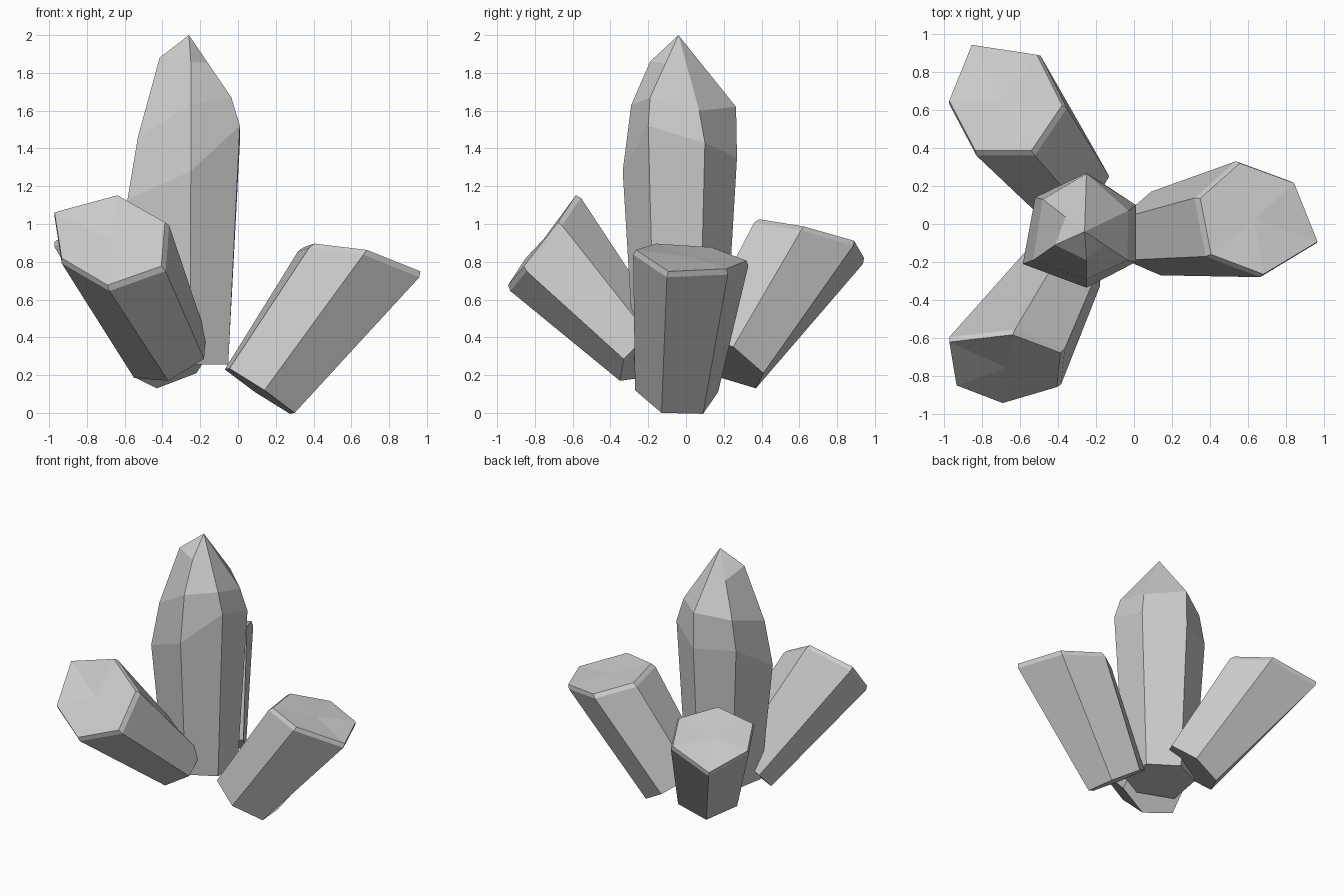
import bpy, bmesh
from mathutils import Vector

if "Cube" in bpy.data.objects:
    bpy.data.objects.remove(bpy.data.objects["Cube"])


def loft(name, rings, tip):
    """Skin six-sided rings together, cap the bottom, fan the end to a tip."""
    bm = bmesh.new()
    loops = [[bm.verts.new(p) for p in ring] for ring in rings]
    for lo, hi in zip(loops, loops[1:]):
        for i in range(6):
            j = (i + 1) % 6
            bm.faces.new((lo[i], lo[j], hi[j], hi[i]))
    bm.faces.new(loops[0][::-1])
    end = bm.verts.new(tip)
    for i in range(6):
        bm.faces.new((loops[-1][i], loops[-1][(i + 1) % 6], end))
    bmesh.ops.recalc_face_normals(bm, faces=bm.faces)
    mesh = bpy.data.meshes.new(name)
    bm.to_mesh(mesh)
    bm.free()
    obj = bpy.data.objects.new(name, mesh)
    bpy.context.collection.objects.link(obj)
    return obj


def cut_crystal(name, top, base3):
    """Tilted crystal with a slanted, chamfered top; base from three corners."""
    top = [Vector(p) for p in top]
    a, b, c = (Vector(p) for p in base3)
    mid = a + c - b
    base = [a, b, c] + [2 * mid - p for p in (a, b, c)]
    centre = sum(top, Vector()) / 6
    rim = [t.lerp(q, 0.03) for t, q in zip(top, base)]
    inner = [t.lerp(centre, 0.05) for t in top]
    axis = (centre - mid).normalized()
    inner = [p + axis * 0.006 for p in inner]
    return loft(name, [base, rim, inner], centre + axis * 0.008)


# Tall pointed crystal
apex = Vector((-0.26, -0.04, 2.0))
shoulder = [Vector(p) for p in (
    (0.01, -0.20, 1.52), (0.01, 0.10, 1.43), (-0.25, 0.27, 1.35),
    (-0.52, 0.14, 1.35), (-0.585, -0.21, 1.13), (-0.25, -0.335, 1.28))]
upper = [Vector(p) for p in (
    (-0.035, -0.19, 1.67), (-0.03, 0.07, 1.60), (-0.25, 0.265, 1.62),
    (-0.48, 0.13, 1.57), (-0.53, -0.19, 1.46), (-0.25, -0.29, 1.63))]
point = [p.lerp(apex, 0.55) for p in upper[:4]]
point += [Vector((-0.415, -0.11, 1.88)), Vector((-0.25, -0.19, 1.86))]
foot = [Vector((apex.x + (p.x - apex.x) * 0.77,
                apex.y + (p.y - apex.y) * 0.79, 0.255)) for p in shoulder]
loft("tall_crystal", [foot, shoulder, upper, point], apex)

# Three leaning crystals around it
cut_crystal("right_crystal",
            [(0.39, -0.17, 0.895), (0.68, -0.28, 0.86), (0.98, -0.10, 0.74),
             (0.85, 0.225, 0.755), (0.55, 0.335, 0.80), (0.33, 0.14, 0.875)],
            [(-0.045, -0.19, 0.235), (0.14, -0.27, 0.12), (0.30, -0.13, 0.0)])
cut_crystal("back_crystal",
            [(-0.86, 0.955, 0.81), (-0.50, 0.90, 0.905), (-0.36, 0.62, 0.985),
             (-0.53, 0.37, 1.025), (-0.84, 0.37, 0.975), (-0.985, 0.645, 0.90)],
            [(-0.43, 0.37, 0.13), (-0.22, 0.41, 0.21), (-0.13, 0.25, 0.35)])
cut_crystal("front_crystal",
            [(-0.985, -0.61, 1.065), (-0.635, -0.57, 1.16), (-0.37, -0.67, 1.01),
             (-0.39, -0.86, 0.765), (-0.69, -0.948, 0.66), (-0.945, -0.85, 0.81)],
            [(-0.54, -0.11, 0.315), (-0.35, -0.09, 0.43), (-0.17, -0.20, 0.415)])
